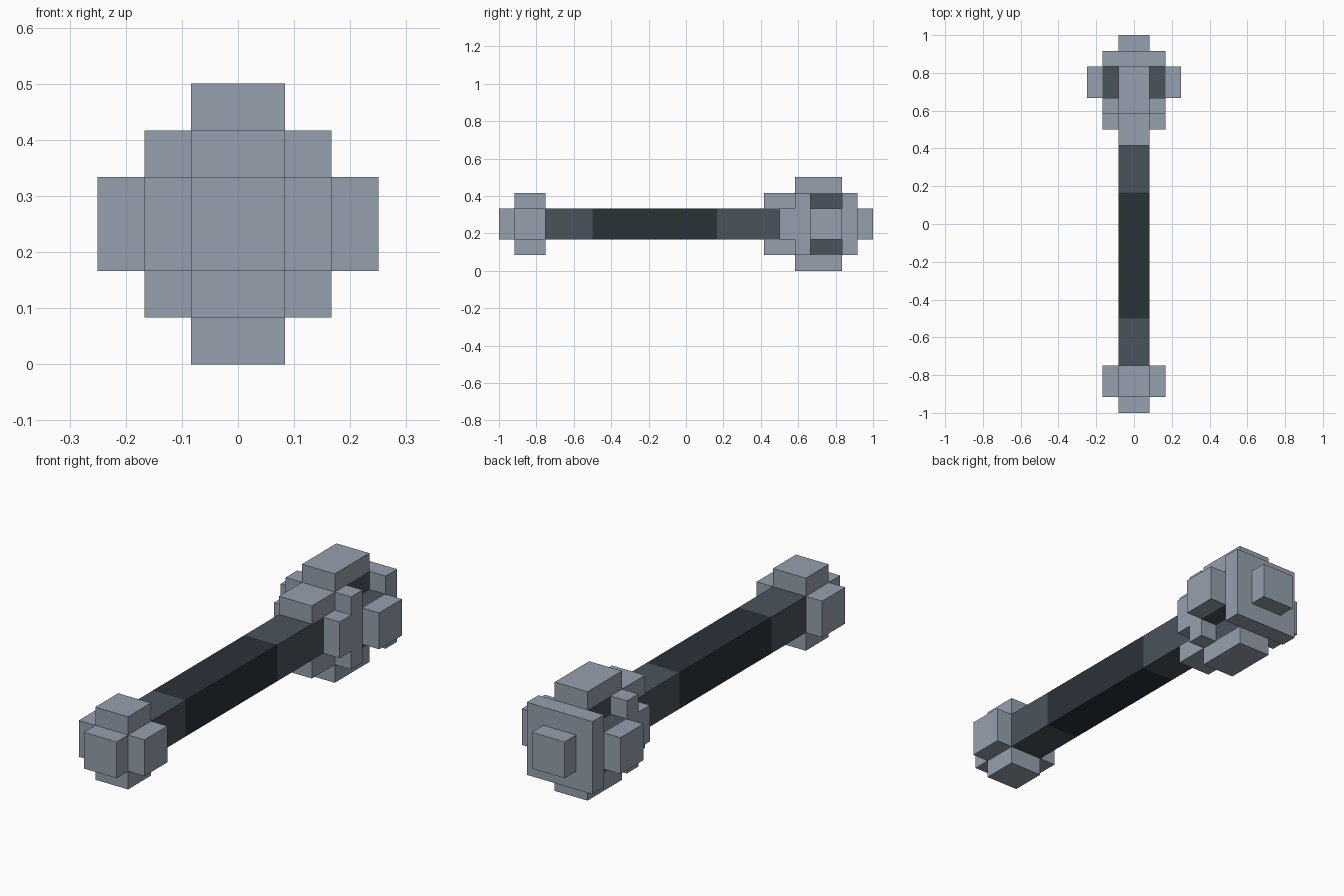
import bpy
import bmesh
from mathutils import Matrix, Vector

if "Cube" in bpy.data.objects:
    bpy.data.objects.remove(bpy.data.objects["Cube"])

U = 1 / 12      # block unit
MID = 0.25      # height of the shaft axis


def material(name, rgb):
    m = bpy.data.materials.new(name)
    m.diffuse_color = (*rgb, 1)
    m.use_nodes = True
    m.node_tree.nodes["Principled BSDF"].inputs["Base Color"].default_value = m.diffuse_color
    return m


STEEL = material("light_steel", (0.305, 0.352, 0.423))
IRON = material("dark_iron", (0.070, 0.086, 0.107))
GRIP = material("black_grip", (0.023, 0.032, 0.039))


def blocks(name, mat, boxes):
    """Object made of boxes (x0, x1, y0, y1, z0, z1) in units around the axis."""
    bm = bmesh.new()
    for x0, x1, y0, y1, z0, z1 in boxes:
        centre = Vector(((x0 + x1) / 2, (y0 + y1) / 2, (z0 + z1) / 2)) * U
        centre.z += MID
        size = Vector((x1 - x0, y1 - y0, z1 - z0)) * U
        bmesh.ops.create_cube(bm, size=1, matrix=Matrix.LocRotScale(centre, None, size))
    mesh = bpy.data.meshes.new(name)
    bm.to_mesh(mesh)
    bm.free()
    mesh.materials.append(mat)
    ob = bpy.data.objects.new(name, mesh)
    bpy.context.collection.objects.link(ob)
    return ob


def sides(a, b, y0, y1):
    """Left and right blocks from distance a to b."""
    return [(a, b, y0, y1, -1, 1), (-b, -a, y0, y1, -1, 1)]


def caps(a, b, y0, y1):
    """Upper and lower blocks from distance a to b."""
    return [(-1, 1, y0, y1, a, b), (-1, 1, y0, y1, -b, -a)]


# Shaft
blocks("shaft_front", IRON, [(-1, 1, -9, -6, -1, 1)])
blocks("grip", GRIP, [(-1, 1, -6, 2, -1, 1)])
blocks("shaft_back", IRON, [(-1, 1, 2, 7, -1, 1)])

# Pommel: tip with four arms
blocks("pommel_tip", STEEL, [(-1, 1, -12, -9, -1, 1)])
blocks("pommel_arms", STEEL, sides(1, 2, -11, -9) + caps(1, 2, -11, -9))

# Head: collar, two square plates, dark cross-shaped core, studs
blocks("collar_caps", STEEL, caps(1, 2, 5, 7))
blocks("collar_sides", STEEL, sides(1, 2, 6, 7))
blocks("front_plate", STEEL, [(-2, 2, 7, 8, -2, 2)])
blocks("head_core", IRON, [(-1, 1, 8, 10, -2, 2)] + sides(1, 2, 8, 10))
blocks("side_studs", STEEL, sides(2, 3, 8, 10))
blocks("cap_studs", STEEL, caps(2, 3, 7, 10))
blocks("back_plate", STEEL, [(-2, 2, 10, 11, -2, 2)])
blocks("end_stud", STEEL, [(-1, 1, 11, 12, -1, 1)])
